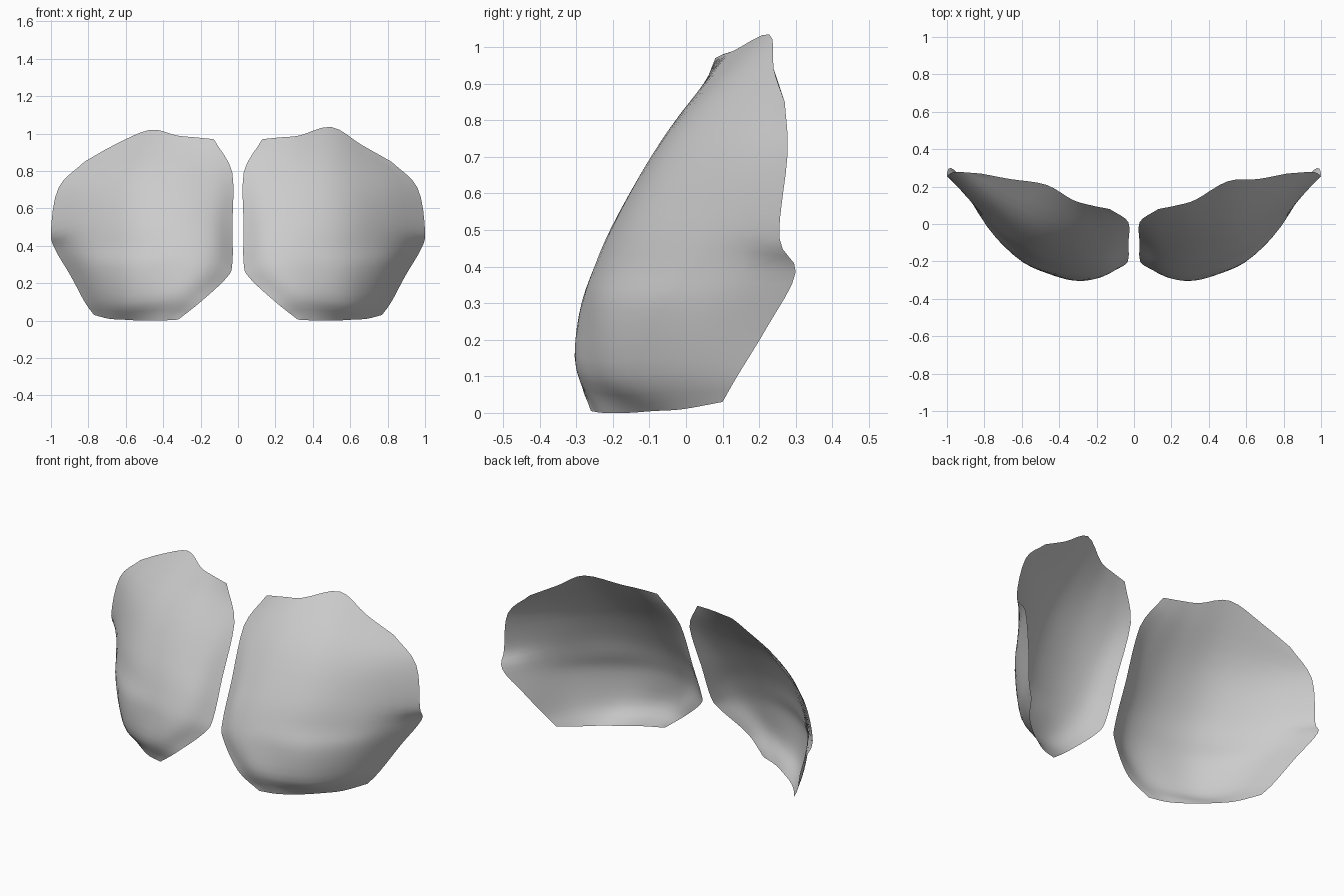
import bpy, bmesh
from mathutils import Vector

if "Cube" in bpy.data.objects:
    bpy.data.objects.remove(bpy.data.objects["Cube"])

# Cross-section profiles of one plate, bottom to top, inner edge to outer edge
ROWS = [
    [(.32, -.26, .005), (.42, -.225, 0), (.52, -.16, 0), (.61, -.09, .005), (.69, -.01, .01), (.77, .10, .03)],
    [(.20, -.285, .10), (.32, -.30, .12), (.45, -.265, .11), (.60, -.185, .10), (.73, -.04, .11), (.82, .14, .10)],
    [(.06, -.225, .23), (.20, -.29, .26), (.38, -.275, .28), (.59, -.205, .28), (.78, -.02, .28), (.895, .225, .24)],
    [(.03, -.185, .31), (.15, -.235, .40), (.35, -.245, .40), (.58, -.17, .40), (.80, .02, .39), (.98, .30, .385)],
    [(.03, -.10, .52), (.15, -.165, .54), (.34, -.18, .55), (.57, -.12, .55), (.79, .05, .54), (1.0, .255, .48)],
    [(.03, .01, .79), (.15, -.04, .76), (.33, -.05, .77), (.54, .0, .78), (.77, .13, .75), (.96, .278, .71)],
    [(.13, .08, .97), (.23, .10, .98), (.33, .13, .99), (.50, .228, 1.035), (.66, .24, .94), (.82, .27, .85)],
]
STEPS = 4


def spline(pts):
    """Smooth curve through the points, with straight end tangents."""
    p = [2 * pts[0] - pts[1]] + pts + [2 * pts[-1] - pts[-2]]
    out = []
    for a, b, c, d in zip(p, p[1:], p[2:], p[3:]):
        for k in range(STEPS):
            t = k / STEPS
            out.append(.5 * (2 * b + (c - a) * t + (2 * a - 5 * b + 4 * c - d) * t * t
                             + (3 * b - a - 3 * c + d) * t ** 3))
    return out + [pts[-1]]


def plate(name, side, peak):
    rows = [[Vector(p) for p in r] for r in ROWS]
    rows[-1][3] = Vector(peak)
    rows = [spline(r) for r in rows]
    columns = [spline(list(c)) for c in zip(*rows)]
    bm = bmesh.new()
    grid = [[bm.verts.new((min(max(p.x, .025), 1) * side, p.y, max(p.z, 0))) for p in c]
            for c in columns]
    for c0, c1 in zip(grid, grid[1:]):
        for a, b, c, d in zip(c0, c1, c1[1:], c0[1:]):
            f = bm.faces.new((a, b, c, d) if side > 0 else (d, c, b, a))
            f.smooth = True
    mesh = bpy.data.meshes.new(name)
    bm.to_mesh(mesh)
    bm.free()
    obj = bpy.data.objects.new(name, mesh)
    bpy.context.collection.objects.link(obj)


# Mirrored pair of curved shells with slightly different top peaks
plate("right_chest_plate", 1, (.50, .228, 1.035))
plate("left_chest_plate", -1, (.47, .21, 1.02))
